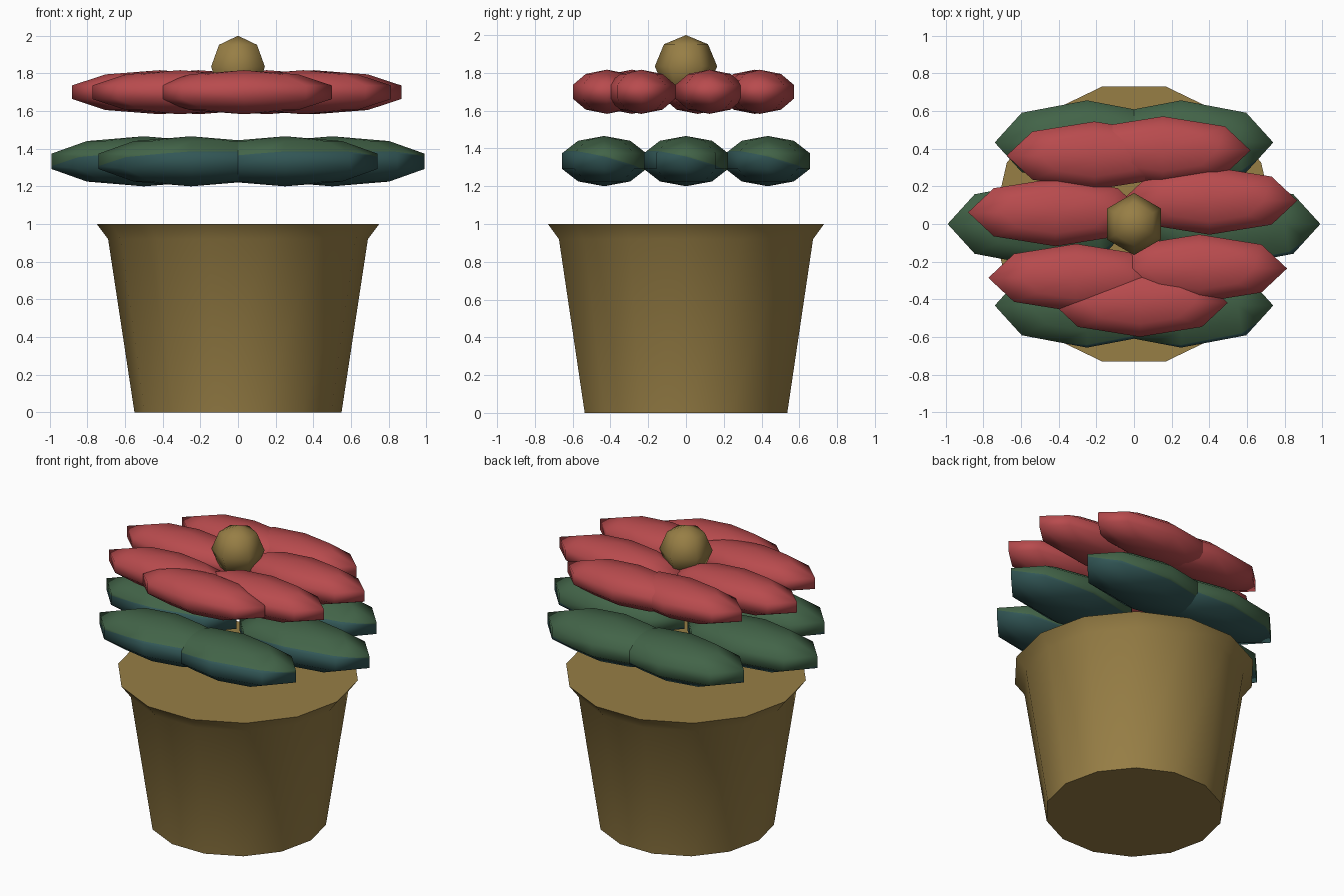
import bpy, bmesh
from math import cos, sin, pi
from mathutils import Vector, Matrix

cube = bpy.data.objects.get("Cube")
if cube:
    bpy.data.objects.remove(cube, do_unlink=True)


def material(name, rgb):
    mat = bpy.data.materials.new(name)
    mat.use_nodes = True
    colour = (*rgb, 1)
    mat.diffuse_color = colour
    mat.node_tree.nodes["Principled BSDF"].inputs["Base Color"].default_value = colour
    return mat


brown = material("clay_brown", (0.31, 0.21, 0.06))
red = material("petal_red", (0.48, 0.07, 0.075))
green = material("leaf_green", (0.055, 0.127, 0.065))
teal = material("leaf_underside_teal", (0.032, 0.095, 0.094))


def add_object(name, bm, mats, angle):
    mesh = bpy.data.meshes.new(name)
    bm.to_mesh(mesh)
    bm.free()
    for mat in mats:
        mesh.materials.append(mat)
    obj = bpy.data.objects.new(name, mesh)
    bpy.context.collection.objects.link(obj)
    bpy.ops.object.select_all(action="DESELECT")
    obj.select_set(True)
    bpy.context.view_layer.objects.active = obj
    bpy.ops.object.shade_smooth_by_angle(angle=angle)
    return obj


def ellipsoid(name, centre, radii, segments, rings, mats, underside=None):
    """Low-poly ellipsoid; faces below the underside plane get the second colour."""
    bm = bmesh.new()
    bmesh.ops.create_uvsphere(bm, u_segments=segments, v_segments=rings, radius=1)
    bmesh.ops.scale(bm, vec=radii, verts=bm.verts)
    if underside:
        normal = Vector(underside)
        geom = bm.verts[:] + bm.edges[:] + bm.faces[:]
        bmesh.ops.bisect_plane(bm, geom=geom, plane_co=(0, 0, 0), plane_no=normal)
        for face in bm.faces:
            face.material_index = int(face.calc_center_median().dot(normal) < 0)
    obj = add_object(name, bm, mats, pi)
    obj.location = centre
    return obj


def ring_of_petals(name, count, start, spread, height, radii, mats, underside=None):
    for i in range(count):
        a = start + 2 * pi * i / count
        centre = (spread * cos(a), spread * sin(a), height)
        ellipsoid(f"{name}_{i + 1}", centre, radii, 8, 5, mats, underside)


# Pot: tapered body with a flared rim, closed at both ends
SIDES = 14
bm = bmesh.new()
loops = []
for radius, z in [(0.55, 0), (0.69, 0.92), (0.75, 1)]:
    angles = [2 * pi * i / SIDES for i in range(SIDES)]
    loops.append([bm.verts.new((radius * cos(a), radius * sin(a), z)) for a in angles])
for low, high in zip(loops, loops[1:]):
    for i in range(SIDES):
        j = (i + 1) % SIDES
        bm.faces.new((low[i], low[j], high[j], high[i]))
bm.faces.new(loops[0][::-1])
bm.faces.new(loops[-1])
add_object("pot", bm, [brown], 0.6)

# Leaves: six around the lower ring, with a darker underside
ring_of_petals("leaf", 6, 0, 0.5, 1.333, (0.515, 0.235, 0.133),
               [green, teal], (-0.05, 0.25, 1))

# Petals: seven around the upper ring
ring_of_petals("petal", 7, 0.3, 0.42, 1.7, (0.49, 0.19, 0.117), [red])

# Flower centre
ellipsoid("flower_centre", (0, 0, 1.835), (0.165, 0.165, 0.165), 6, 4, [brown])
